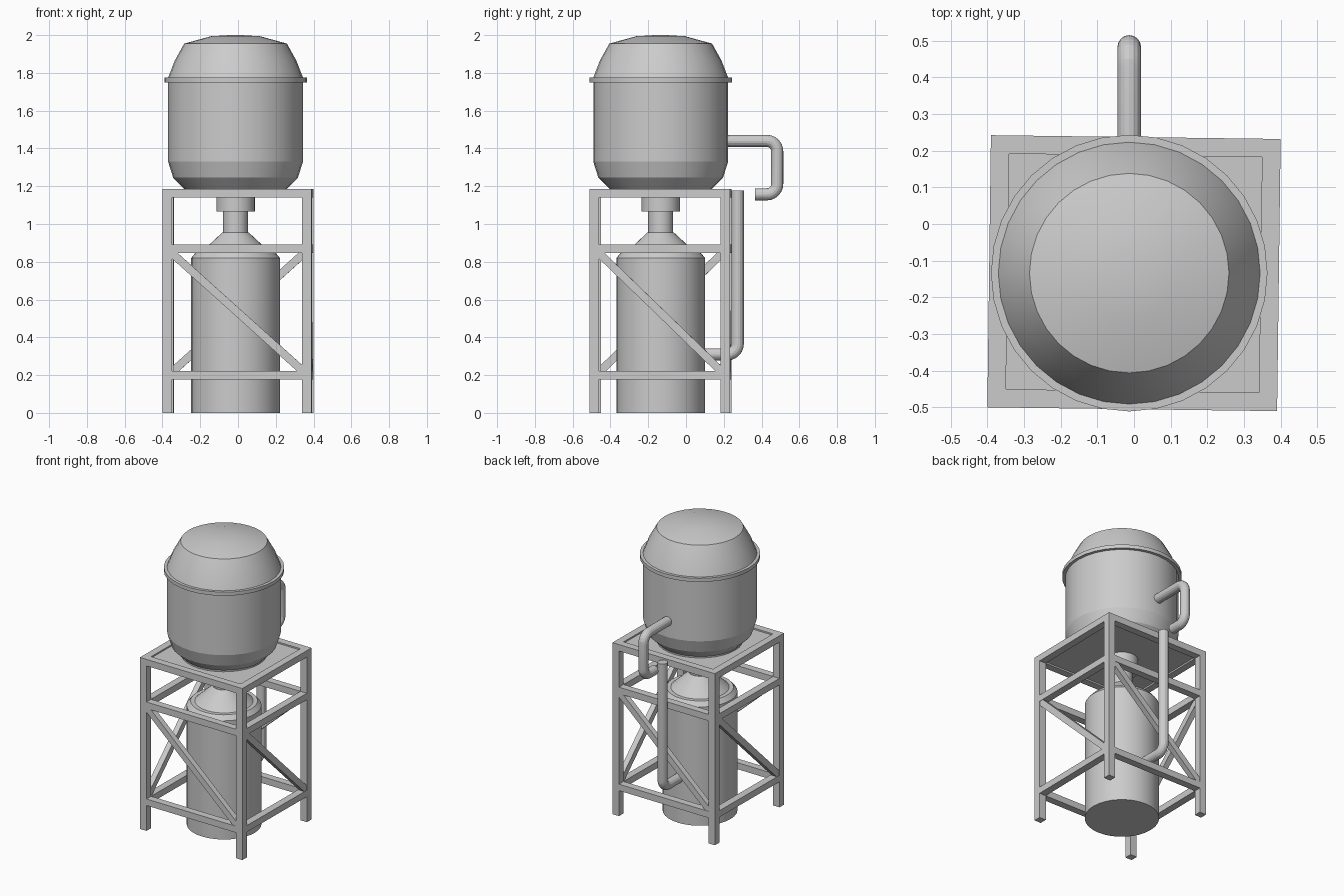
import bpy, bmesh, math
from mathutils import Vector, Matrix

if "Cube" in bpy.data.objects:
    bpy.data.objects.remove(bpy.data.objects["Cube"])

grey = bpy.data.materials.new("light grey metal")
grey.diffuse_color = (0.6, 0.6, 0.6, 1)
grey.use_nodes = True
grey.node_tree.nodes["Principled BSDF"].inputs["Base Color"].default_value = grey.diffuse_color

CX, CY = -0.013, -0.134                      # axis of both tanks
TURN = Matrix.Translation((0, -0.134, 0)) @ Matrix.Rotation(math.radians(-0.75), 4, 'Z')
HX, HY, T = 0.395, 0.371, 0.05               # frame half sizes, post thickness


def finish(name, bm, smooth=False):
    bmesh.ops.recalc_face_normals(bm, faces=bm.faces)
    me = bpy.data.meshes.new(name)
    bm.to_mesh(me)
    bm.free()
    me.materials.append(grey)
    ob = bpy.data.objects.new(name, me)
    bpy.context.collection.objects.link(ob)
    if smooth:
        bpy.ops.object.select_all(action='DESELECT')
        ob.select_set(True)
        bpy.context.view_layer.objects.active = ob
        bpy.ops.object.shade_smooth_by_angle(angle=math.radians(14))
    return ob


def box(name, centre, size, rot=Matrix()):
    bm = bmesh.new()
    m = TURN @ Matrix.Translation(centre) @ rot @ Matrix.Diagonal((*size, 1))
    bmesh.ops.create_cube(bm, size=1, matrix=m)
    return finish(name, bm)


def skin(name, rings):
    """Join rings of points into a closed, capped tube."""
    bm = bmesh.new()
    vs = [[bm.verts.new(p) for p in r] for r in rings]
    n = len(vs[0])
    for a, b in zip(vs, vs[1:]):
        for i in range(n):
            j = (i + 1) % n
            bm.faces.new((a[i], a[j], b[j], b[i]))
    bm.faces.new(vs[0])
    bm.faces.new(vs[-1])
    return finish(name, bm, True)


def turned(name, profile, n=32):
    return skin(name, [[(CX + r * math.cos(2 * math.pi * i / n),
                         CY + r * math.sin(2 * math.pi * i / n), z)
                        for i in range(n)] for r, z in profile])


def pipe(name, pts, r=0.032, bend=0.055, n=16):
    """Round pipe along (y, z) points with rounded corners."""
    pts = [Vector(p) for p in pts]
    path = [pts[0]]
    for a, b, c in zip(pts, pts[1:], pts[2:]):
        u, v = (a - b).normalized() * bend, (c - b).normalized() * bend
        for k in range(7):
            t = k / 6 * math.pi / 2
            path.append(b + u * (1 - math.sin(t)) + v * (1 - math.cos(t)))
    path.append(pts[-1])
    rings = []
    for i, p in enumerate(path):
        d = (path[min(i + 1, len(path) - 1)] - path[max(i - 1, 0)]).normalized()
        if i == 1 or (i > 1 and (p - path[i - 1]).length > bend):
            d = (path[i] - path[i - 1]).normalized()
        elif 0 < i < len(path) - 1 and (path[i + 1] - p).length > bend:
            d = (path[i + 1] - p).normalized()
        rings.append([(CX + r * math.cos(a), p.x - d.y * r * math.sin(a),
                       p.y + d.x * r * math.sin(a))
                      for a in (2 * math.pi * k / n for k in range(n))])
    return skin(name, rings)


# Frame posts
px, py = HX - T / 2, HY - T / 2
for sx, nx in ((-1, "left"), (1, "right")):
    for sy, ny in ((-1, "front"), (1, "back")):
        box(f"{ny}_{nx}_post", (sx * px, sy * py, 0.5925), (T, T, 1.185))

# Horizontal rails at three heights and one diagonal brace per side
for s, ny, nx in ((-1, "front", "left"), (1, "back", "right")):
    for z, level in ((0.198, "lower"), (0.868, "middle"), (1.1625, "top")):
        box(f"{ny}_{level}_rail", (0, s * py, z), (2 * HX - 2 * T, T, 0.045))
        box(f"{nx}_{level}_rail", (s * px, 0, z), (T, 2 * HY - 2 * T, 0.045))
    drop = 0.85 - 0.22
    w, d = 2 * HX - 2 * T + 0.01, 2 * HY - 2 * T + 0.01
    box(f"{ny}_brace", (0, s * (py + 0.003), 0.535), (math.hypot(w, drop), 0.038, 0.042),
        Matrix.Rotation(-s * math.atan2(drop, w), 4, 'Y'))
    box(f"{nx}_brace", (s * (px + 0.003), 0, 0.535), (0.038, math.hypot(d, drop), 0.042),
        Matrix.Rotation(-s * math.atan2(drop, d), 4, 'X'))

# Platform plate set slightly below the top rails
box("platform_plate", (0, 0, 1.163), (2 * HX - 2 * T, 2 * HY - 2 * T, 0.024))

# Upper tank with rim band
turned("upper_tank", [(0.27, 1.17), (0.27, 1.185), (0.33, 1.245), (0.357, 1.33), (0.357, 1.775),
                      (0.322, 1.865), (0.272, 1.955), (0.13, 1.994), (0.03, 2.0)])
turned("tank_rim", [(0.35, 1.75), (0.377, 1.75), (0.377, 1.775), (0.35, 1.775)])

# Lower tank, neck and collar
turned("lower_tank", [(0.235, 0), (0.235, 0.82), (0.21, 0.85), (0.183, 0.85),
                      (0.07, 0.955), (0.066, 0.955), (0.066, 1.08)])
turned("neck_collar", [(0.102, 1.065), (0.102, 1.155)])

# Pipes on the back
pipe("upper_pipe", [(0.2, 1.44), (0.483, 1.44), (0.483, 1.157), (0.365, 1.157)])
pipe("lower_pipe", [(0.06, 0.31), (0.274, 0.31), (0.274, 1.177)])
